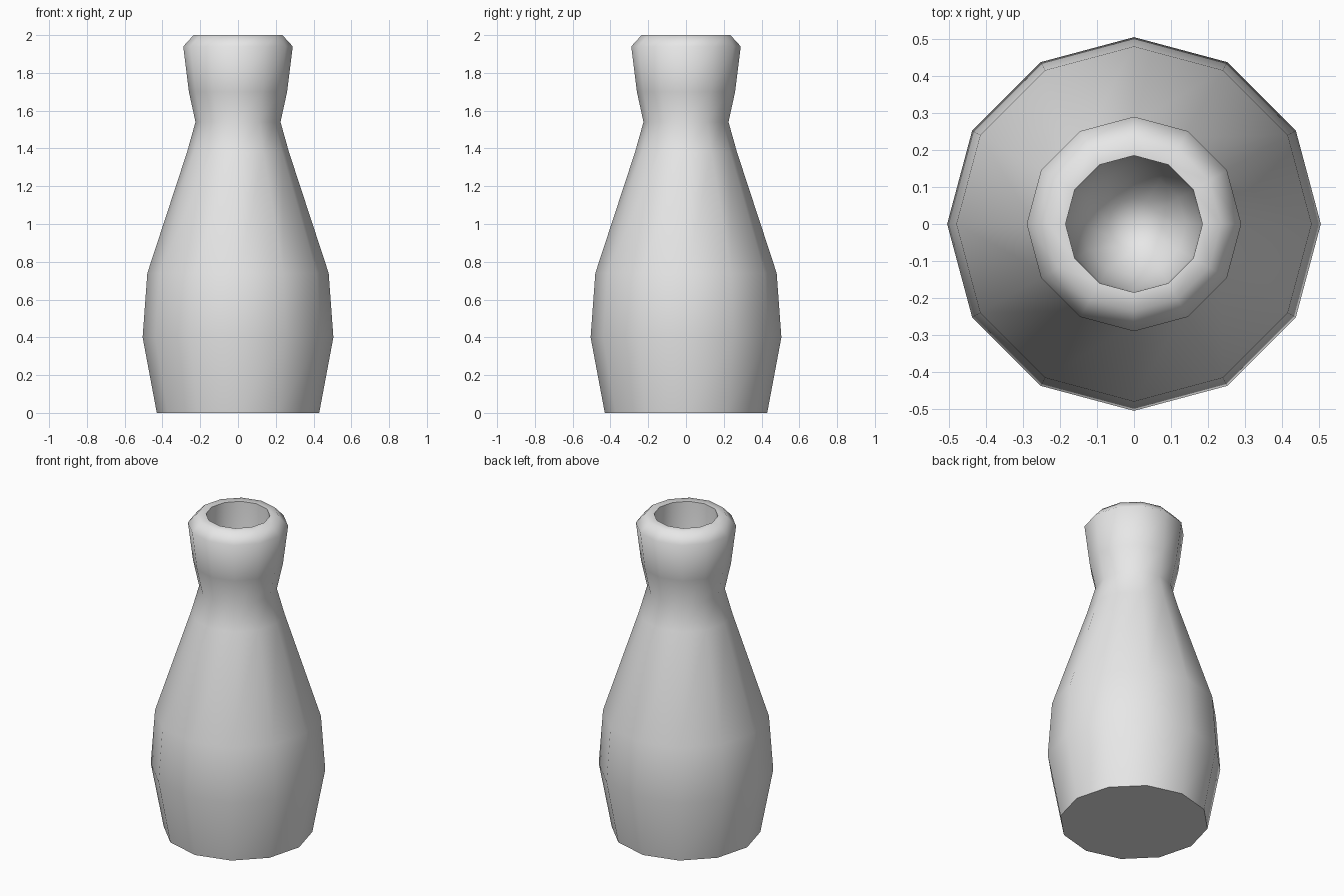
import bpy
import bmesh
import math

cube = bpy.data.objects.get("Cube")
if cube:
    bpy.data.objects.remove(cube, do_unlink=True)

SIDES = 12

# One plain grey for the whole vase
grey = bpy.data.materials.new("plain_grey")
grey.use_nodes = True
colour = (0.8, 0.8, 0.8, 1.0)
grey.diffuse_color = colour
grey.node_tree.nodes["Principled BSDF"].inputs["Base Color"].default_value = colour

# Half section: (radius, height)
outer_wall = [(0.43, 0), (0.505, 0.4), (0.48, 0.74), (0.27, 1.38),
              (0.225, 1.54), (0.26, 1.7), (0.29, 1.94)]
rim = [(0.235, 2.0), (0.185, 2.0)]
inner_wall = [(0.18, 1.6), (0.14, 1.45), (0.07, 1.37)]
inner_bottom = 1.34


def ring(bm, radius, height):
    angles = [2 * math.pi * i / SIDES for i in range(SIDES)]
    return [bm.verts.new((radius * math.cos(a), radius * math.sin(a), height))
            for a in angles]


def bridge(bm, low, high):
    for i in range(SIDES):
        j = (i + 1) % SIDES
        bm.faces.new((low[i], low[j], high[j], high[i]))


# Lathe the section into a closed base, flared neck and hollow mouth
bm = bmesh.new()
rings = [ring(bm, r, z) for r, z in outer_wall + rim + inner_wall]
for low, high in zip(rings, rings[1:]):
    bridge(bm, low, high)
bm.faces.new(list(reversed(rings[0])))
centre = bm.verts.new((0, 0, inner_bottom))
last = rings[-1]
for i in range(SIDES):
    bm.faces.new((last[i], last[(i + 1) % SIDES], centre))
bmesh.ops.recalc_face_normals(bm, faces=bm.faces[:])

mesh = bpy.data.meshes.new("vase")
bm.to_mesh(mesh)
bm.free()
mesh.materials.append(grey)
vase = bpy.data.objects.new("vase", mesh)
bpy.context.collection.objects.link(vase)

# Soft sides, crisp foot and mouth edges
bpy.ops.object.select_all(action="DESELECT")
vase.select_set(True)
bpy.context.view_layer.objects.active = vase
bpy.ops.object.shade_smooth_by_angle(angle=math.radians(60))
